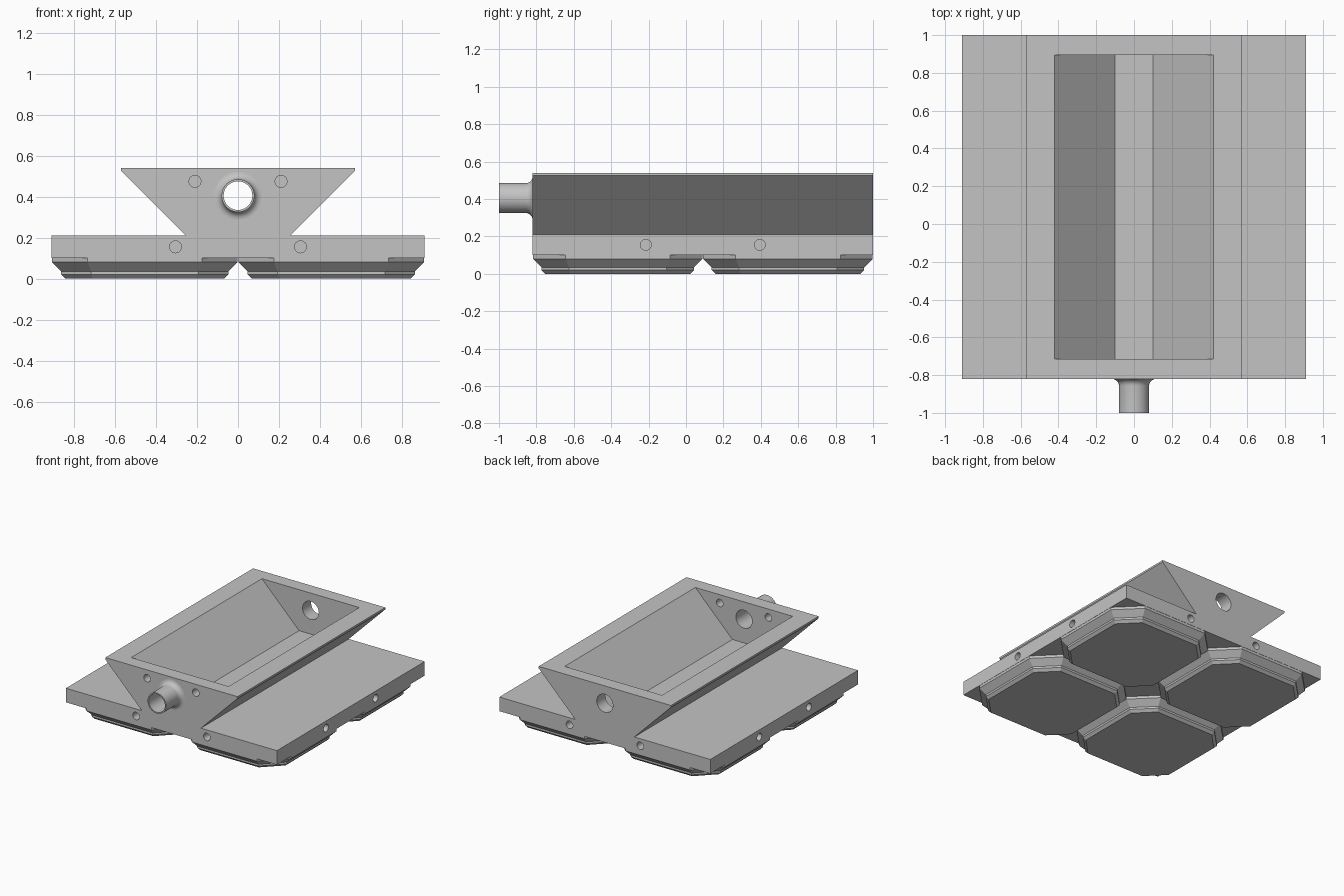
import bpy, bmesh, math
from mathutils import Matrix, Vector

if "Cube" in bpy.data.objects:
    bpy.data.objects.remove(bpy.data.objects["Cube"])

grey = bpy.data.materials.new("light_grey")
grey.diffuse_color = (0.55, 0.55, 0.55, 1)
grey.use_nodes = True
grey.node_tree.nodes["Principled BSDF"].inputs["Base Color"].default_value = grey.diffuse_color

Y0, Y1 = -0.82, 1.0          # front and back of the body
YC = (Y0 + Y1) / 2
HALF = 0.91


def make(name, bm):
    bmesh.ops.recalc_face_normals(bm, faces=bm.faces[:])
    me = bpy.data.meshes.new(name)
    bm.to_mesh(me)
    bm.free()
    me.materials.append(grey)
    ob = bpy.data.objects.new(name, me)
    bpy.context.collection.objects.link(ob)
    return ob


def activate(ob):
    bpy.ops.object.select_all(action='DESELECT')
    ob.select_set(True)
    bpy.context.view_layer.objects.active = ob


def prism(name, half_profile, y0, y1):
    """Mirror a right-hand (x, z) profile and extrude it along y."""
    pts = half_profile + [(-x, z) for x, z in reversed(half_profile)]
    bm = bmesh.new()
    face = bm.faces.new([bm.verts.new((x, y0, z)) for x, z in pts])
    ext = bmesh.ops.extrude_face_region(bm, geom=[face])
    verts = [g for g in ext['geom'] if isinstance(g, bmesh.types.BMVert)]
    bmesh.ops.translate(bm, verts=verts, vec=(0, y1 - y0, 0))
    return make(name, bm)


def rod(start, end, r, seg=32):
    a, b = Vector(start), Vector(end)
    turn = (b - a).to_track_quat('Z', 'Y').to_matrix().to_4x4()
    bm = bmesh.new()
    bmesh.ops.create_cone(bm, cap_ends=True, segments=seg, radius1=r, radius2=r,
                          depth=(b - a).length,
                          matrix=Matrix.Translation((a + b) / 2) @ turn)
    return make("hole_cutter", bm)


def cut(target, cutter):
    activate(target)
    mod = target.modifiers.new("cut", 'BOOLEAN')
    mod.operation = 'DIFFERENCE'
    mod.solver = 'EXACT'
    mod.object = cutter
    bpy.ops.object.modifier_apply(modifier=mod.name)
    bpy.data.objects.remove(cutter)


# Base slab and dovetail hopper in one section
body = prism("hopper_body", [(HALF, 0.10), (HALF, 0.21), (0.255, 0.21),
                             (0.57, 0.525), (0.57, 0.54)], Y0, Y1)

# Sloped trough, open at the top
cut(body, prism("trough_cutter", [(0.10, 0.22), (0.42, 0.54), (0.42, 0.60)],
                -0.715, 0.895))

# Bore through the front and back walls
cut(body, rod((0, -0.9, 0.405), (0, 1.1, 0.405), 0.07, 48))

# Small holes in the front wall and around the slab
DEEP = 0.10
for s in (-1, 1):
    cut(body, rod((s * 0.21, Y0 - 0.05, 0.475), (s * 0.21, -0.66, 0.475), 0.029))
    for t in (-1, 1):
        y_out = YC + t * HALF
        cut(body, rod((s * 0.305, y_out + t * 0.05, 0.155),
                      (s * 0.305, y_out - t * DEEP, 0.155), 0.029))
        cut(body, rod((t * (HALF + 0.05), YC + s * 0.305, 0.155),
                      (t * (HALF - DEEP), YC + s * 0.305, 0.155), 0.029))
activate(body)
bpy.ops.object.shade_smooth_by_angle(angle=math.radians(30))

# Outlet pipe with a rounded flare at the wall
F = 0.037
profile = [(0.07, Y0), (0.07, -1.0), (0.08, -1.0)]
for i in range(8):
    a = math.pi / 2 * i / 7
    profile.append((0.08 + F - F * math.cos(a), Y0 - F + F * math.sin(a)))
SEG = 48
bm = bmesh.new()
rings = []
for r, y in profile:
    rings.append([bm.verts.new((r * math.cos(2 * math.pi * k / SEG), y,
                                0.405 + r * math.sin(2 * math.pi * k / SEG)))
                  for k in range(SEG)])
for a, b in zip(rings, rings[1:]):
    for k in range(SEG):
        n = (k + 1) % SEG
        bm.faces.new((a[k], a[n], b[n], b[k]))
# Orient by hand: the open shell must face away from the pipe wall
pipe = make("outlet_pipe", bm)
activate(pipe)
bpy.ops.object.shade_smooth_by_angle(angle=math.radians(30))


# Octagonal stepped feet, four in a grid
def foot(cx, cy):
    bm = bmesh.new()
    loops = []
    for inset, z in [(0, 0.10), (0, 0.08), (0.045, 0.035), (0.045, 0.02), (0.065, 0.0)]:
        h = 0.453 - inset
        c = 0.28 - inset * math.tan(math.pi / 8)
        pts = [(h, -c), (h, c), (c, h), (-c, h), (-h, c), (-h, -c), (-c, -h), (c, -h)]
        loops.append([bm.verts.new((cx + x, cy + y, z)) for x, y in pts])
    for a, b in zip(loops, loops[1:]):
        for k in range(8):
            n = (k + 1) % 8
            bm.faces.new((a[k], a[n], b[n], b[k]))
    bm.faces.new(loops[0])
    bm.faces.new(loops[-1])
    make("foot", bm)


for sx in (-1, 1):
    for sy in (-1, 1):
        foot(sx * HALF / 2, YC + sy * HALF / 2)
